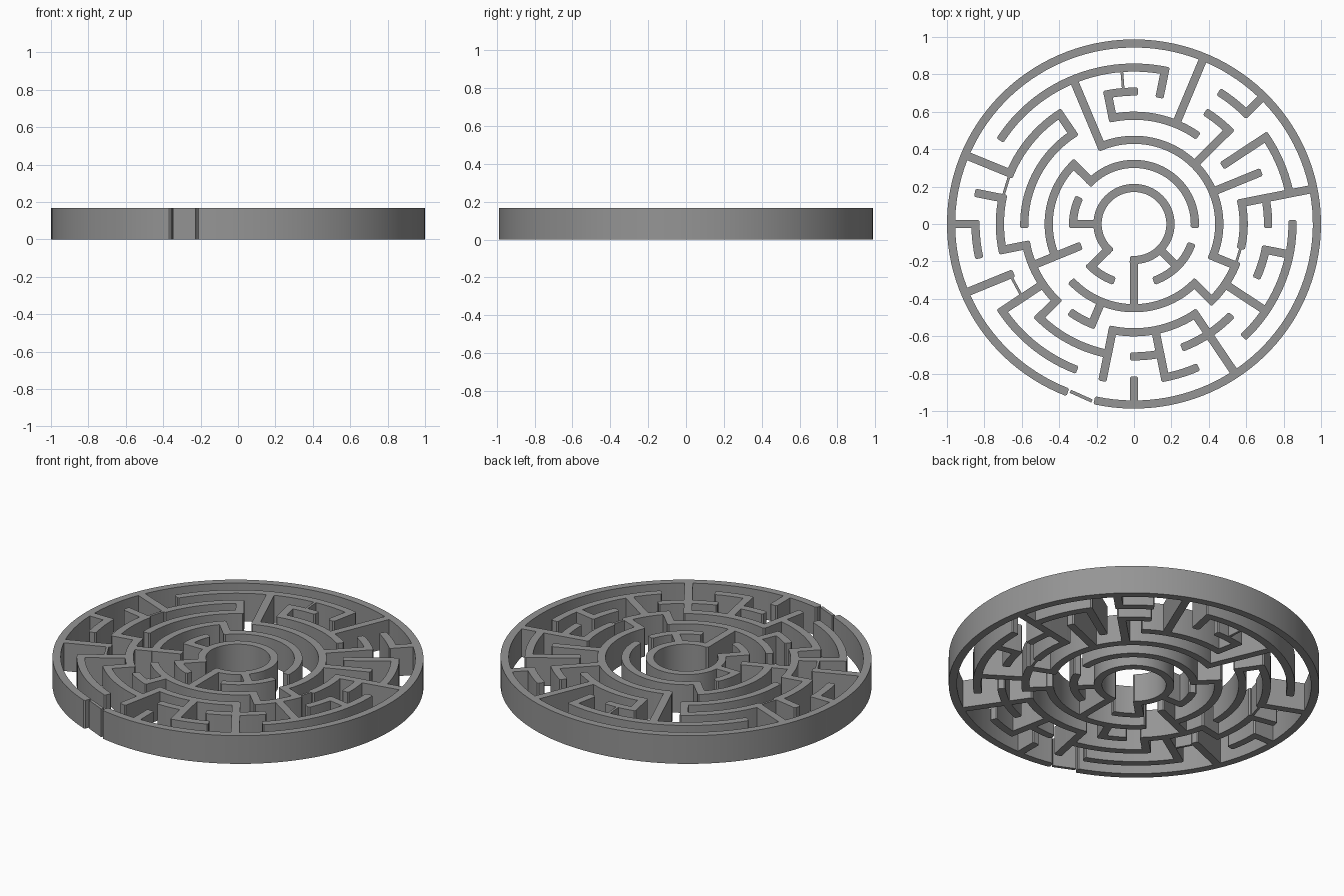
import bpy, bmesh, math
from mathutils import Vector
from mathutils.geometry import delaunay_2d_cdt

if "Cube" in bpy.data.objects:
    bpy.data.objects.remove(bpy.data.objects["Cube"])

HEIGHT = 0.167
HALF = 0.022          # half wall thickness
THIN = 0.007          # half thickness of the thin gates
CUT = 0.007           # softened corners at wall ends
UNIT = math.radians(11.25)
YS = 0.987            # slight squash in y


def ring(k):
    return 0.195 + 0.1305 * (k - 1)


def polar(r, a):
    return Vector((r * math.cos(a), r * math.sin(a) * YS))


# Curved walls: ring number -> (start, end) in 32nds of a turn
ARCS = {
    1: [(24, 52)],
    2: [(0, 12), (14, 16), (20, 22), (26, 30)],
    3: [(-2, 10), (12, 18), (20, 28)],
    4: [(-1, 1), (5, 9), (11, 16), (17, 20), (21, 22), (23, 27), (28, 30)],
    5: [(0, 1), (4, 5), (8, 9), (11, 14), (15, 17), (20, 23), (24, 25), (26, 28), (30, 31)],
    6: [(1, 3), (4, 5), (7, 13), (16, 17), (19, 22), (25, 26), (28, 32)],
    7: [(23, 54)],
}
# Straight walls: (angle, inner ring, outer ring)
SPOKES = [
    (16, 1, 2), (20, 1, 2), (24, 1, 3), (28, 1, 2),
    (12, 2, 3), (18, 2, 4),
    (10, 3, 6), (2, 3, 5), (4, 3, 5), (28, 3, 4), (30, 3, 4), (22, 3, 4),
    (1, 4, 7), (3, 4, 6), (6, 4, 7), (9, 4, 5), (11, 4, 5), (17, 4, 5),
    (19, 4, 6), (20, 4, 5), (23, 4, 6), (25, 4, 6), (27, 4, 7), (29, 4, 6),
    (7, 5, 6), (14, 5, 7), (15, 5, 6), (18, 5, 7), (31, 5, 6),
    (4, 6, 7), (16, 6, 7), (24, 6, 7),
]
# Thin gates: (ring a, angle a, ring b, angle b)
GATES = [(5, 14, 5, 15), (5, 18, 5, 19), (4, 30, 4, 31), (5, 8.4, 6, 8.4)]


def arc_outline(k, a0, a1):
    r = ring(k)
    pad, cut = HALF / r, CUT / r
    a0, a1 = a0 * UNIT - pad, a1 * UNIT + pad
    n = max(4, round((a1 - a0) / math.radians(2.8)))
    b0, b1 = a0 + cut, a1 - cut
    angs = [b0 + (b1 - b0) * i / n for i in range(n + 1)]
    inner = HALF - CUT
    return ([polar(r + HALF, a) for a in angs]
            + [polar(r + inner, a1), polar(r - inner, a1)]
            + [polar(r - HALF, a) for a in reversed(angs)]
            + [polar(r - inner, a0), polar(r + inner, a0)])


def bar_outline(p, q, half, pad, cut=0.0):
    d = (q - p).normalized()
    s = Vector((-d.y, d.x))
    p, q = p - d * pad, q + d * pad
    if not cut:
        s *= half
        return [p - s, q - s, q + s, p + s]
    w, n, c = s * half, s * (half - cut), d * cut
    return [p + c - w, q - c - w, q - n, q + n, q - c + w, p + c + w, p + n, p - n]


def build_walls(name, outlines, material):
    # Merge the overlapping outlines into one footprint, then raise it
    pts, faces = [], []
    for o in outlines:
        faces.append(list(range(len(pts), len(pts) + len(o))))
        pts += o
    vs, _, fs, _, _, orig = delaunay_2d_cdt(pts, [], faces, 0, 1e-5)
    bm = bmesh.new()
    bv = [bm.verts.new((v.x, v.y, 0)) for v in vs]
    for f, src in zip(fs, orig):
        if src:
            bm.faces.new([bv[i] for i in f])
    bmesh.ops.delete(bm, geom=[v for v in bm.verts if not v.link_faces], context='VERTS')
    res = bmesh.ops.extrude_face_region(bm, geom=bm.faces[:], use_keep_orig=True)
    top = [g for g in res['geom'] if isinstance(g, bmesh.types.BMVert)]
    bmesh.ops.translate(bm, verts=top, vec=(0, 0, HEIGHT))
    bmesh.ops.recalc_face_normals(bm, faces=bm.faces[:])
    me = bpy.data.meshes.new(name)
    bm.to_mesh(me)
    bm.free()
    me.materials.append(material)
    ob = bpy.data.objects.new(name, me)
    bpy.context.collection.objects.link(ob)
    bpy.ops.object.select_all(action='DESELECT')
    ob.select_set(True)
    bpy.context.view_layer.objects.active = ob
    bpy.ops.object.shade_smooth_by_angle(angle=math.radians(30))


dark_grey = bpy.data.materials.new("dark_grey")
dark_grey.diffuse_color = (0.3, 0.3, 0.3, 1)
dark_grey.use_nodes = True
dark_grey.node_tree.nodes["Principled BSDF"].inputs["Base Color"].default_value = dark_grey.diffuse_color

# Main walls, including the thin inner gates
walls = [arc_outline(k, a, b) for k, spans in ARCS.items() for a, b in spans]
walls += [bar_outline(polar(ring(i), a * UNIT), polar(ring(j), a * UNIT), HALF, HALF * 0.93, CUT)
          for a, i, j in SPOKES]
walls += [bar_outline(polar(ring(i), a * UNIT), polar(ring(j), b * UNIT), THIN, 0)
          for i, a, j, b in GATES]
build_walls("maze_walls", walls, dark_grey)

# Entrance gate, standing free in the gap of the outer wall
gate = bar_outline(polar(0.968, 22.17 * UNIT), polar(0.985, 22.83 * UNIT), 0.009, 0)
build_walls("entrance_gate", [gate], dark_grey)
